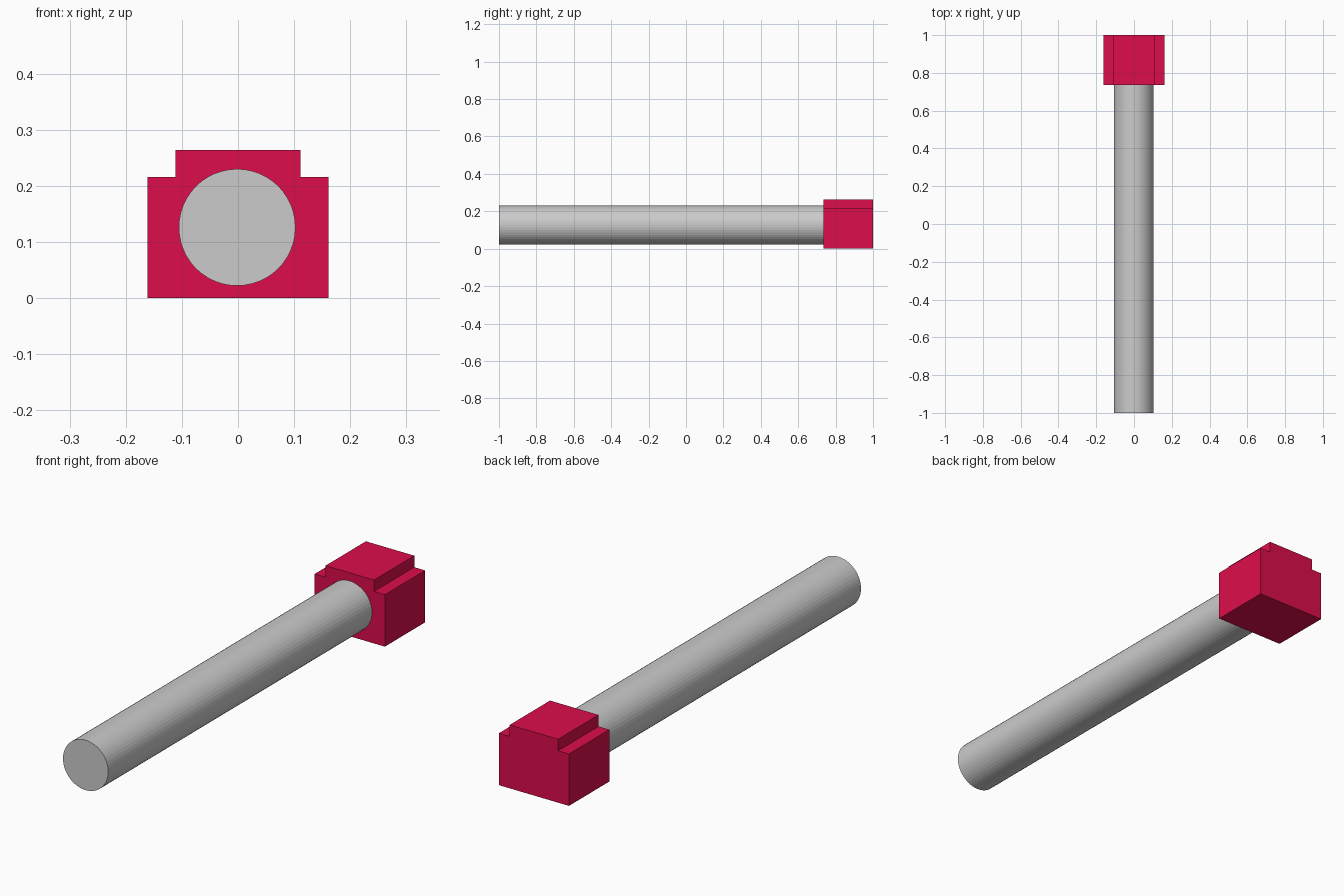
import bpy, bmesh, math

if "Cube" in bpy.data.objects:
    bpy.data.objects.remove(bpy.data.objects["Cube"])

HEAD_FRONT, HEAD_BACK = 0.735, 1.0

# Head: stepped block, profile in x/z extruded along y
half = [(0.1615, 0.0), (0.1615, 0.216), (0.1115, 0.216), (0.1115, 0.264)]
profile = half + [(-x, z) for x, z in reversed(half)]
bm = bmesh.new()
face = bm.faces.new([bm.verts.new((x, HEAD_FRONT, z)) for x, z in profile])
ext = bmesh.ops.extrude_face_region(bm, geom=[face])
verts = [g for g in ext["geom"] if isinstance(g, bmesh.types.BMVert)]
bmesh.ops.translate(bm, vec=(0, HEAD_BACK - HEAD_FRONT, 0), verts=verts)
bmesh.ops.recalc_face_normals(bm, faces=bm.faces)
mesh = bpy.data.meshes.new("stepped_head")
bm.to_mesh(mesh)
bm.free()
head = bpy.data.objects.new("stepped_head", mesh)
bpy.context.collection.objects.link(head)

red = bpy.data.materials.new("red")
red.diffuse_color = (0.72, 0.004, 0.07, 1)
red.use_nodes = True
red.node_tree.nodes["Principled BSDF"].inputs["Base Color"].default_value = red.diffuse_color
mesh.materials.append(red)

# Shaft: flat-faceted rod running from the front into the head's face
bpy.ops.mesh.primitive_cylinder_add(
    vertices=48, radius=0.104, depth=HEAD_FRONT + 1.0,
    location=(-0.0015, (HEAD_FRONT - 1.0) / 2, 0.126),
    rotation=(math.pi / 2, 0, 0))
bpy.context.object.name = "shaft"
